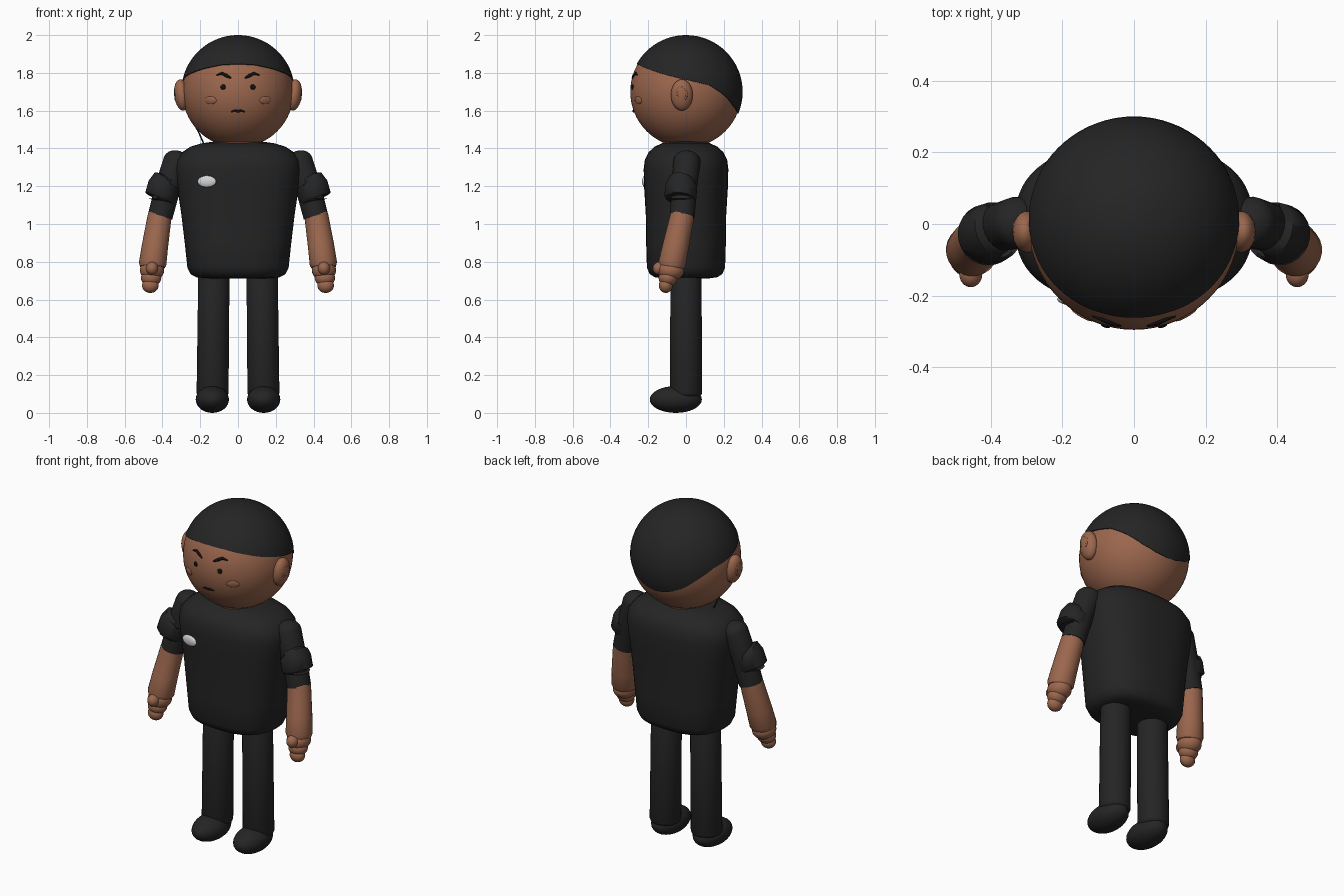
import bpy, bmesh, math
from mathutils import Vector, Matrix

if "Cube" in bpy.data.objects:
    bpy.data.objects.remove(bpy.data.objects["Cube"])


def material(name, r, g, b):
    m = bpy.data.materials.new(name)
    m.use_nodes = True
    m.diffuse_color = (r, g, b, 1)
    bsdf = next(n for n in m.node_tree.nodes if n.type == 'BSDF_PRINCIPLED')
    bsdf.inputs["Base Color"].default_value = (r, g, b, 1)
    bsdf.inputs["Roughness"].default_value = 0.8
    return m


SKIN = material("brown skin", 0.33, 0.135, 0.075)
BLACK = material("black cloth and hair", 0.018, 0.018, 0.018)
INK = material("face black", 0.006, 0.005, 0.005)
SILVER = material("light grey", 0.65, 0.65, 0.65)
HEAD = Vector((0, 0, 1.7))
HEAD_R = 0.295


def finish(name, bm, mat):
    bmesh.ops.recalc_face_normals(bm, faces=bm.faces)
    mesh = bpy.data.meshes.new(name)
    bm.to_mesh(mesh)
    bm.free()
    mesh.materials.append(mat)
    ob = bpy.data.objects.new(name, mesh)
    bpy.context.collection.objects.link(ob)
    bpy.ops.object.select_all(action='DESELECT')
    ob.select_set(True)
    bpy.context.view_layer.objects.active = ob
    bpy.ops.object.shade_smooth_by_angle(angle=math.radians(50))
    return ob


def loft(name, rings, mat):
    """Skin a list of equal-length point rings and cap both ends."""
    bm = bmesh.new()
    rows = [[bm.verts.new(p) for p in ring] for ring in rings]
    n = len(rows[0])
    for a, b in zip(rows, rows[1:]):
        for i in range(n):
            j = (i + 1) % n
            bm.faces.new((a[i], a[j], b[j], b[i]))
    bm.faces.new(rows[0])
    bm.faces.new(rows[-1])
    return finish(name, bm, mat)


def ellipsoid(name, centre, size, mat, rot=None, seg=32):
    bm = bmesh.new()
    bmesh.ops.create_uvsphere(bm, u_segments=seg, v_segments=seg // 2, radius=1)
    m = Matrix.Translation(centre) @ (rot or Matrix()) @ Matrix.Diagonal((*size, 1))
    bmesh.ops.transform(bm, matrix=m, verts=bm.verts)
    return finish(name, bm, mat)


def tube(name, path, mat, seg=24):
    """Round tube through (x, y, z, radius) points."""
    pts = [Vector(p[:3]) for p in path]
    rings = []
    for i, p in enumerate(pts):
        d = (pts[min(i + 1, len(pts) - 1)] - pts[max(i - 1, 0)]).normalized()
        u = d.cross(Vector((0.1, 1, 0))).normalized()
        v = d.cross(u)
        rings.append([p + path[i][3] * (u * math.cos(t) + v * math.sin(t))
                      for t in (math.tau * k / seg for k in range(seg))])
    return loft(name, rings, mat)


def round_ends(a, b, ra, rb, cap=0.5, steps=5):
    """Path from a to b with domed ends, cap being the dome depth over radius."""
    a, b = Vector(a), Vector(b)
    d = (b - a).normalized()
    ang = [math.pi / 2 * k / steps for k in range(steps)]
    start = [(*(a + d * ra * cap * (1 - math.cos(math.pi / 2 - t))), ra * math.sin(t + 0.05))
             for t in ang]
    start = [(*(a + d * ra * cap * (1 - math.cos(t))), ra * max(math.sin(t), 0.02)) for t in ang]
    end = [(*(b - d * rb * cap * (1 - math.cos(t))), rb * max(math.sin(t), 0.02)) for t in ang]
    return start + [(*(a + d * ra * cap), ra), (*(b - d * rb * cap), rb)] + end[::-1]


def on_face(x, z, out=0.0):
    dz = z - HEAD.z
    n = Vector((x, -math.sqrt(HEAD_R ** 2 - x * x - dz * dz), dz)).normalized()
    return HEAD + n * (HEAD_R + out), n


def patch(name, x, z, w, h, depth, mat):
    """Thin oval lying on the face."""
    p, n = on_face(x, z)
    rot = n.to_track_quat('-Y', 'Z').to_matrix().to_4x4()
    ellipsoid(name, p, (w, depth, h), mat, rot, 20)


# Head and neck
ellipsoid("head", HEAD, (HEAD_R,) * 3, SKIN, seg=64)
tube("neck", [(0, 0, 1.38, 0.125), (0, 0, 1.45, 0.125)], SKIN, 32)

# Hair cap: lower edge height varies with the angle from the front
hairline = [(0, .148), (20, .143), (43, .122), (73, .085), (90, .065), (115, .035),
            (132, -.015), (149, -.073), (165, -.105), (180, -.115)]


def edge_height(a):
    a = abs((a + 180) % 360 - 180)
    for (a0, h0), (a1, h1) in zip(hairline, hairline[1:]):
        if a <= a1:
            return h0 + (h1 - h0) * (a - a0) / (a1 - a0)


SEG, ROWS, HAIR_R = 72, 20, 0.3
limits = [math.acos(edge_height(360 * k / SEG) / HAIR_R) for k in range(SEG)]


def hair_ring(f, r):
    return [HEAD + r * Vector((math.sin(t * f) * math.sin(a), -math.sin(t * f) * math.cos(a),
                               math.cos(t * f)))
            for t, a in ((limits[k], math.tau * k / SEG) for k in range(SEG))]


loft("hair", [hair_ring(max(i / ROWS, 0.004), HAIR_R) for i in range(ROWS + 1)]
     + [hair_ring(1, 0.28)], BLACK)

# Torso: rounded cross-sections of (height, half width, half depth)
torso = [(.712, .17, .12), (.718, .22, .165), (.735, .252, .192), (.77, .268, .207),
         (.9, .282, .211), (1.05, .30, .213), (1.2, .322, .222), (1.29, .332, .224),
         (1.34, .325, .218), (1.38, .295, .198), (1.41, .25, .165), (1.428, .19, .125),
         (1.437, .12, .08)]


def oval(z, rx, ry, n=2.5, seg=64):
    ring = []
    for k in range(seg):
        c, s = math.cos(math.tau * k / seg), math.sin(math.tau * k / seg)
        ring.append((rx * math.copysign(abs(c) ** (2 / n), c),
                     ry * math.copysign(abs(s) ** (2 / n), s), z))
    return ring


loft("shirt", [oval(*t) for t in torso], BLACK)
ellipsoid("badge", (-.165, -.217, 1.225), (.05, .014, .031), SILVER,
          Matrix.Rotation(-0.15, 4, 'Z'))

for s, side in ((1, "left"), (-1, "right")):
    # Leg and shoe
    tube(side + "_leg", round_ends((s * .127, 0, .8), (s * .135, 0, .07), .083, .085, .4), BLACK, 32)
    ellipsoid(side + "_shoe", (s * .136, -.054, .071), (.088, .138, .071), BLACK)

    # Sleeve, rolled cuff and forearm
    sleeve = round_ends((s * .305, .01, 1.385), (s * .385, -.012, 1.16), .072, .068, .8)[:7]
    tube(side + "_sleeve", sleeve + [(s * .412, -.02, 1.04, .066)], BLACK)
    tube(side + "_cuff", [(s * .385, -.02, 1.215, .066), (s * .388, -.021, 1.218, .076),
                          (s * .392, -.023, 1.208, .084), (s * .408, -.03, 1.145, .086),
                          (s * .412, -.031, 1.132, .078), (s * .412, -.031, 1.135, .066)], BLACK)
    tube(side + "_forearm", [(s * .41, -.02, 1.06, .062), (s * .416, -.022, 1.035, .064),
                             (s * .44, -.055, .88, .07), (s * .452, -.074, .79, .073),
                             (s * .453, -.077, .772, .066)], SKIN)

    # Hand
    ellipsoid(side + "_palm", (s * .455, -.08, .755), (.064, .07, .055), SKIN)
    ellipsoid(side + "_knuckles", (s * .46, -.095, .715), (.054, .05, .045), SKIN)
    ellipsoid(side + "_fingers", (s * .464, -.107, .675), (.044, .037, .04), SKIN)
    ellipsoid(side + "_thumb", (s * .455, -.14, .765), (.032, .036, .035), SKIN)

    # Ear with an inner ridge
    tilt = Matrix.Rotation(s * 0.12, 4, 'Y')
    ellipsoid(side + "_ear", (s * .298, -.022, 1.683), (.04, .058, .083), SKIN, tilt)
    ridge = [math.radians(-60 + 30 * k) for k in range(10)]
    tube(side + "_ear_ridge", [(s * .331, -.022 + .026 * math.cos(t), 1.69 + .036 * math.sin(t), .006)
                               for t in ridge], SKIN, 8)

    # Face
    patch(side + "_eye", s * .079, 1.725, .014, .014, .006, INK)
    patch(side + "_cheek", s * .145, 1.655, .035, .021, .007, SKIN)
    brow = [(.037, 1.772, .004), (.06, 1.785, .009), (.085, 1.797, .008), (.115, 1.788, .003)]
    tube(side + "_eyebrow", [(*on_face(s * x, z)[0], r) for x, z, r in brow], INK, 10)

# Mouth and earpiece wire
mouth = [(-.036, 1.594, .003), (-.015, 1.6, .007), (0, 1.597, .007), (.015, 1.6, .007),
         (.036, 1.594, .003)]
tube("mouth", [(*on_face(x, z)[0], r) for x, z, r in mouth], INK, 10)
tube("earpiece_wire", [(-.285, 0, 1.63, .004), (-.245, 0, 1.55, .004), (-.21, 0, 1.49, .004),
                       (-.17, 0, 1.4, .004)], BLACK, 8)
